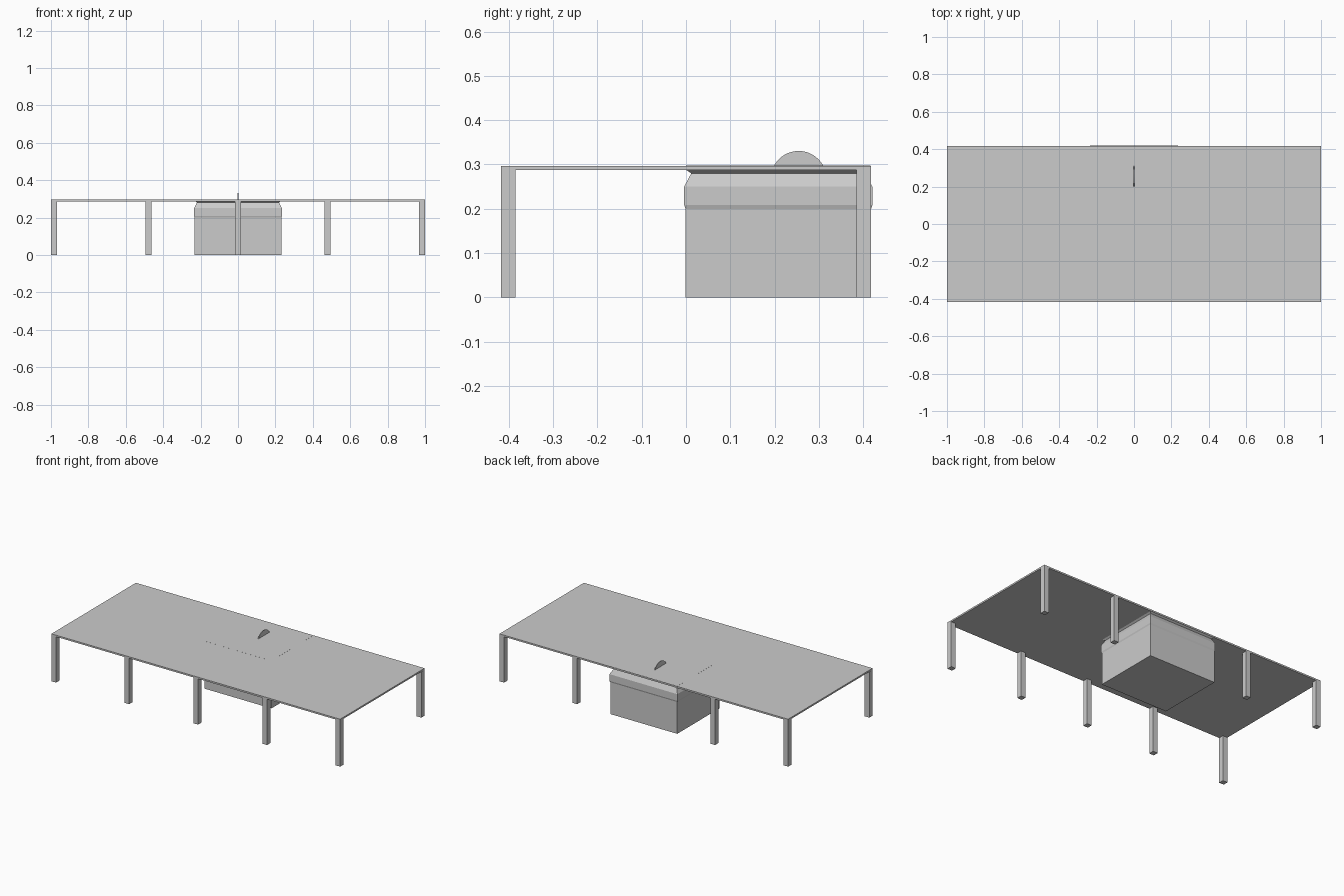
import bpy, bmesh, math

if "Cube" in bpy.data.objects:
    bpy.data.objects.remove(bpy.data.objects["Cube"])

TOP, THICK = 0.297, 0.010
HX, HY = 1.0, 0.418
LEG = 0.0325


def box(name, x0, x1, y0, y1, z0, z1):
    bpy.ops.mesh.primitive_cube_add(size=1, location=((x0 + x1) / 2, (y0 + y1) / 2, (z0 + z1) / 2))
    o = bpy.context.object
    o.name = name
    o.scale = (x1 - x0, y1 - y0, z1 - z0)
    bpy.ops.object.transform_apply(location=False, rotation=False, scale=True)
    return o


def loft(name, cy, hx, hy, rows):
    """Stack of rectangles, each given as (inset, z), closed at both ends."""
    bm = bmesh.new()
    rings = []
    for inset, z in rows:
        a, b = hx - inset, hy - inset
        rings.append([bm.verts.new((sx * a, cy + sy * b, z))
                      for sx, sy in ((-1, -1), (1, -1), (1, 1), (-1, 1))])
    for lo, hi in zip(rings, rings[1:]):
        for i in range(4):
            j = (i + 1) % 4
            bm.faces.new((lo[i], lo[j], hi[j], hi[i]))
    bm.faces.new(rings[0][::-1])
    bm.faces.new(rings[-1])
    mesh = bpy.data.meshes.new(name)
    bm.to_mesh(mesh)
    bm.free()
    o = bpy.data.objects.new(name, mesh)
    bpy.context.collection.objects.link(o)
    return o


# table top
box("table_top", -HX, HX, -HY, HY, TOP - THICK, TOP)

# legs: five along the front, four along the back (the cabinet replaces the middle one)
for side, y in (("front", -HY + LEG / 2), ("back", HY - LEG / 2)):
    for i, x in enumerate((-0.984, -0.478, 0.0, 0.478, 0.984)):
        if side == "back" and i == 2:
            continue
        box(f"{side}_leg_{i + 1}", x - LEG / 2, x + LEG / 2, y - LEG / 2, y + LEG / 2, 0, TOP - THICK)

# cabinet with a raised collar, narrowed neck and a rim flush with the table top
loft("cabinet", 0.2085, 0.235, 0.2125,
     [(0.003, 0), (0.003, 0.199), (0, 0.208), (0, 0.25),
      (0.016, 0.28), (0.004, 0.288), (0.004, TOP + 0.0003)])

# thin round blade rising through the table top
bpy.ops.mesh.primitive_cylinder_add(vertices=48, radius=0.0625, depth=0.004,
                                    location=(0, 0.2545, 0.268), rotation=(0, math.pi / 2, 0))
bpy.context.object.name = "saw_blade"
bpy.ops.object.shade_smooth_by_angle(angle=math.radians(30))
